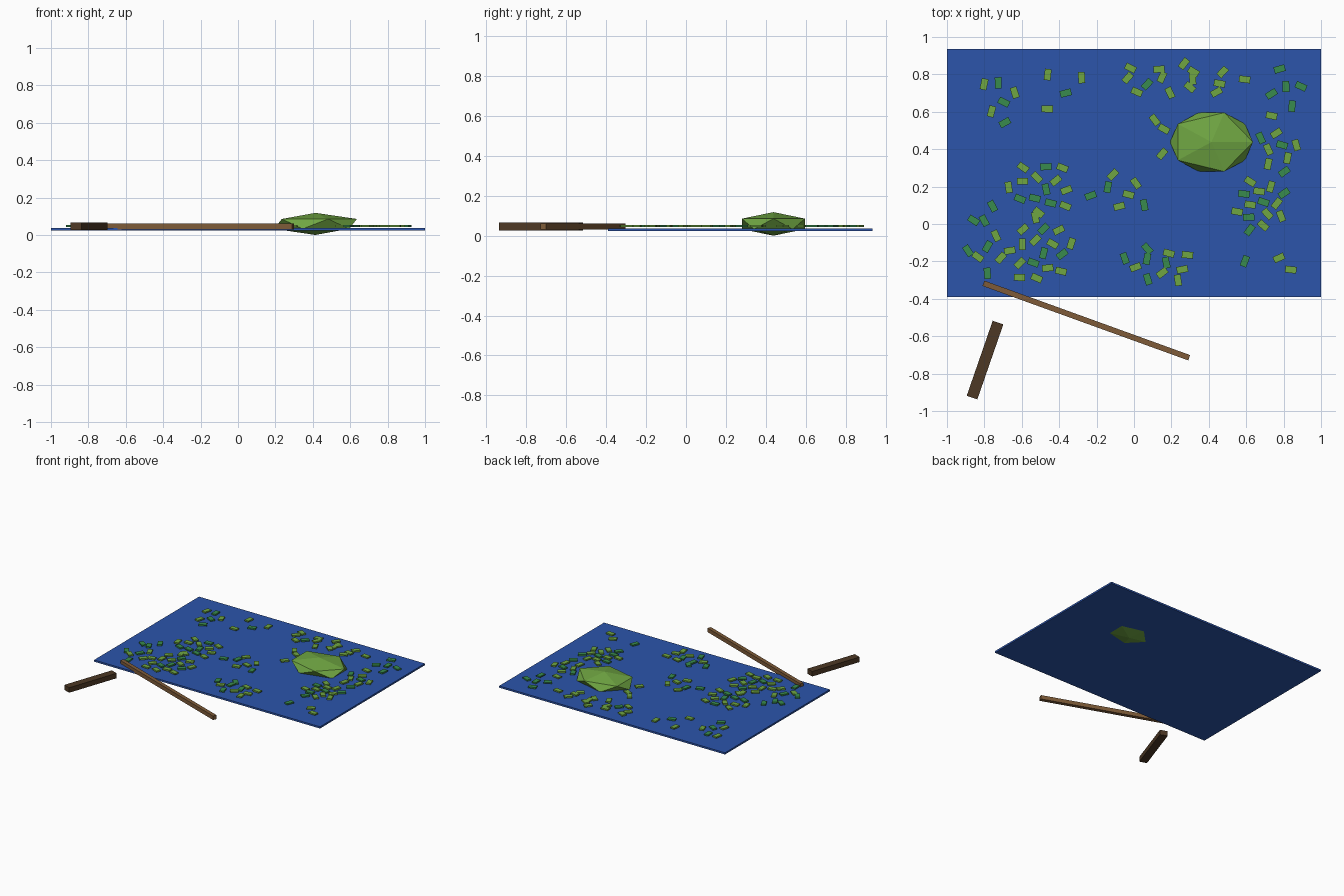
import bpy, bmesh
from math import atan2, cos, pi, sin, sqrt
from mathutils import Matrix, Vector
import random

random.seed(4)
cube = bpy.data.objects.get("Cube")
if cube:
    bpy.data.objects.remove(cube, do_unlink=True)


def material(name, red, green, blue):
    mat = bpy.data.materials.new(name)
    mat.use_nodes = True
    colour = (red, green, blue, 1)
    mat.diffuse_color = colour
    mat.node_tree.nodes["Principled BSDF"].inputs["Base Color"].default_value = colour
    return mat


water_blue = material("water blue", .025, .09, .41)
light_green = material("light green", .16, .38, .055)
dark_green = material("dark green", .04, .26, .075)
light_wood = material("light wood", .21, .105, .04)
dark_wood = material("dark wood", .075, .04, .018)


def finish(name, bm, mat):
    """Turn a bmesh into a flat shaded object of one colour."""
    mesh = bpy.data.meshes.new(name)
    bm.to_mesh(mesh)
    bm.free()
    mesh.materials.append(mat)
    obj = bpy.data.objects.new(name, mesh)
    bpy.context.collection.objects.link(obj)


def add_box(bm, centre, size, angle=0):
    """Add a box turned about the vertical axis."""
    matrix = (Matrix.Translation(centre)
              @ Matrix.Rotation(angle, 4, "Z")
              @ Matrix.Diagonal((*size, 1)))
    bmesh.ops.create_cube(bm, size=1, matrix=matrix)


def beam(name, start, end, width, bottom, top, mat):
    """Lay a squared timber between two points on the ground plan."""
    start, end = Vector(start), Vector(end)
    along = end - start
    centre = (start + end) / 2
    bm = bmesh.new()
    add_box(bm, (centre.x, centre.y, (bottom + top) / 2),
            (along.length, width, top - bottom), atan2(along.y, along.x))
    finish(name, bm, mat)


# Pond surface
bm = bmesh.new()
add_box(bm, (0, .272, .03), (2, 1.326, .014))
finish("pond_water", bm, water_blue)

# Low faceted bush, half sunk through the water
bm = bmesh.new()
bmesh.ops.create_icosphere(
    bm, subdivisions=1, radius=1,
    matrix=Matrix.Translation((.414, .438, .059)) @ Matrix.Diagonal((.248, .185, .059, 1)))
finish("bush", bm, light_green)

# Timbers on the shore
beam("long_pole", (-.805, -.317), (.295, -.715), .03, .03, .062, light_wood)
beam("short_log", (-.727, -.527), (-.866, -.928), .06, .027, .067, dark_wood)

# Floating leaves: each patch has a centre, half widths, light count, dark count
patches = [
    (.25, .77, .36, .10, 14, 1),     # back middle
    (.79, .70, .11, .17, 1, 5),      # back right
    (-.72, .68, .11, .15, 3, 3),     # back left
    (-.42, .72, .17, .14, 3, 1),     # back, left of middle
    (.77, .40, .12, .13, 5, 3),      # right of the bush
    (.14, .50, .05, .14, 3, 0),      # left of the bush
    (.67, .10, .15, .15, 9, 5),      # right
    (.72, -.20, .18, .07, 2, 1),     # front right
    (.13, -.21, .20, .11, 6, 5),     # front middle
    (-.51, -.14, .18, .19, 13, 4),   # front left
    (-.80, -.08, .10, .24, 3, 6),    # left edge
    (-.50, .20, .18, .16, 9, 5),     # left of middle
    (-.08, .16, .19, .11, 4, 3),     # middle
]
light, dark = bmesh.new(), bmesh.new()
golden_turn = pi * (3 - sqrt(5))
for x, y, half_x, half_y, light_count, dark_count in patches:
    kinds = [light] * light_count + [dark] * dark_count
    random.shuffle(kinds)
    for i, kind in enumerate(kinds):
        reach = sqrt((i + .5) / len(kinds))
        turn = i * golden_turn + x
        add_box(kind, (x + half_x * reach * cos(turn), y + half_y * reach * sin(turn), .048),
                (.06, .036, .011), random.uniform(0, pi))
finish("light_leaves", light, light_green)
finish("dark_leaves", dark, dark_green)
